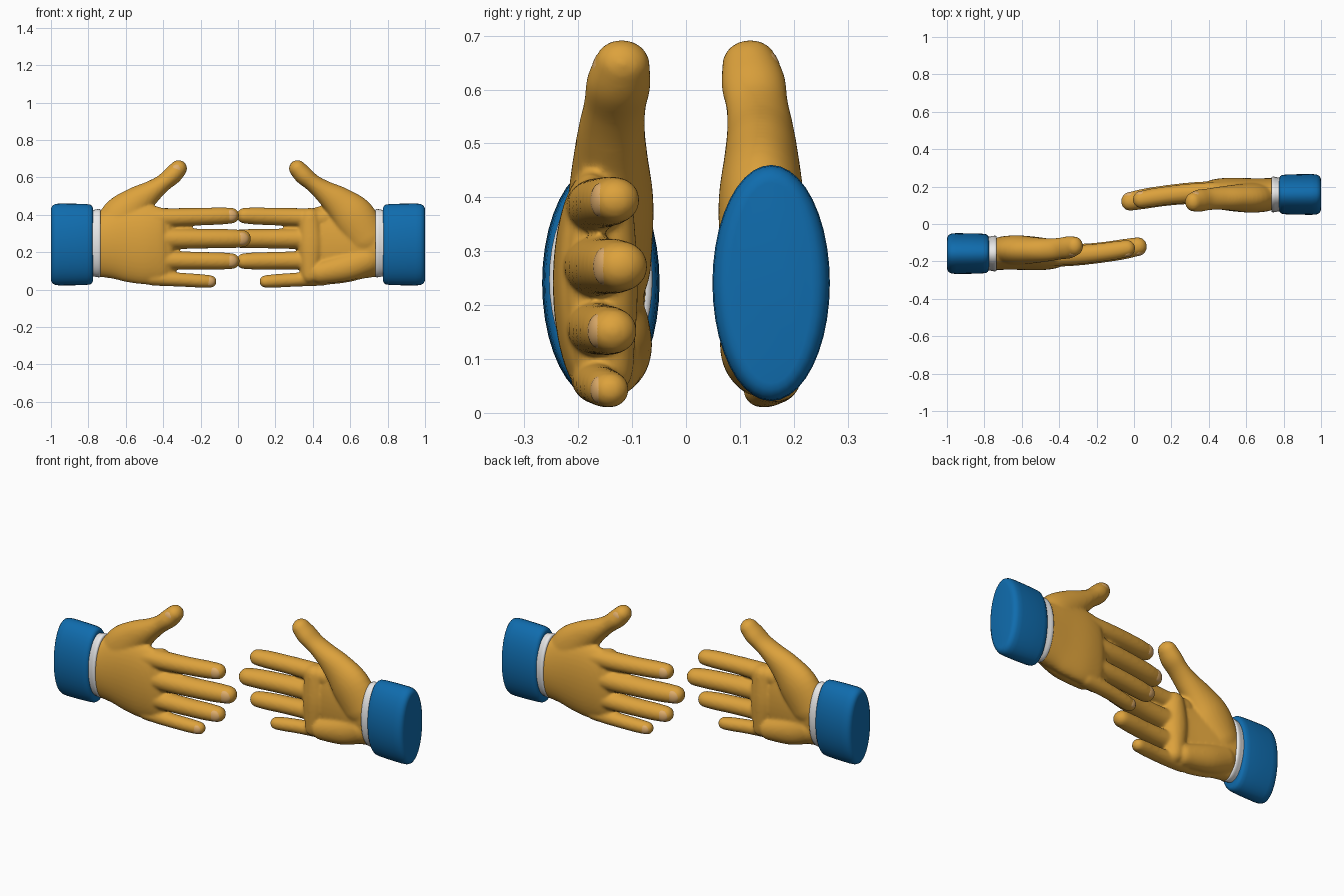
import bpy, bmesh, math
from mathutils import Vector

cube = bpy.data.objects.get("Cube")
if cube:
    bpy.data.objects.remove(cube, do_unlink=True)


def material(name, rgb):
    m = bpy.data.materials.new(name)
    m.use_nodes = True
    m.diffuse_color = (*rgb, 1)
    m.node_tree.nodes["Principled BSDF"].inputs["Base Color"].default_value = (*rgb, 1)
    return m


SKIN = material("golden skin", (0.72, 0.36, 0.045))
NAIL = material("pale nail", (0.74, 0.42, 0.15))
BLUE = material("blue cloth", (0.005, 0.15, 0.42))
WHITE = material("white cuff", (0.8, 0.8, 0.8))
SIDES = 40
Y = Vector((0, 1, 0))


def spline(stations, steps=5):
    """Catmull-Rom through stations of (x, y, z, depth radius, width radius)."""
    s = [stations[0], *stations, stations[-1]]
    out = []
    for a, b, c, d in zip(s, s[1:], s[2:], s[3:]):
        for i in range(steps):
            t = i / steps
            out.append([q + 0.5 * t * (r - p + t * (2*p - 5*q + 4*r - e + t * (3*(q - r) + e - p)))
                        for p, q, r, e in zip(a, b, c, d)])
    return out + [list(stations[-1])]


def tube(bm, stations, smooth=True, round_ends=True):
    """Elliptical loft along a path, closed by domes or flat ends."""
    st = spline(stations) if smooth else stations
    pts = [Vector(s[:3]) for s in st]
    rings = []
    for i, s in enumerate(st):
        tan = (pts[min(i + 1, len(st) - 1)] - pts[max(i - 1, 0)]).normalized()
        rings.append((pts[i], tan, s[3], s[4]))
    if round_ends:
        def dome(ring, sign):
            p, tan, ry, rw = ring
            r = min(ry, rw)
            return [(p + sign * tan * r * math.sin(a), tan, ry * math.cos(a), rw * math.cos(a))
                    for a in (math.radians(k) for k in (20, 40, 60, 80))]
        rings = dome(rings[0], -1)[::-1] + rings + dome(rings[-1], 1)
    loops = []
    for p, tan, ry, rw in rings:
        across = tan.cross(Y).normalized()
        depth = across.cross(tan).normalized()
        angles = [2 * math.pi * k / SIDES for k in range(SIDES)]
        loops.append([bm.verts.new(p + depth * ry * math.cos(a) + across * rw * math.sin(a))
                      for a in angles])
    for a, b in zip(loops, loops[1:]):
        for k in range(SIDES):
            j = (k + 1) % SIDES
            bm.faces.new((a[k], a[j], b[j], b[k]))
    bm.faces.new(loops[0])
    bm.faces.new(loops[-1])


def finish(bm, name, mat):
    bmesh.ops.recalc_face_normals(bm, faces=bm.faces)
    me = bpy.data.meshes.new(name)
    bm.to_mesh(me)
    bm.free()
    me.materials.append(mat)
    me.shade_smooth()
    ob = bpy.data.objects.new(name, me)
    bpy.context.collection.objects.link(ob)
    return ob


parts = []

# Hand: overlapping volumes fused into one smooth skin
bm = bmesh.new()
# palm core
tube(bm, [(-0.80, -0.16, 0.245, 0.085, 0.17), (-0.72, -0.16, 0.24, 0.085, 0.175),
          (-0.62, -0.165, 0.245, 0.08, 0.20), (-0.50, -0.175, 0.24, 0.072, 0.212),
          (-0.42, -0.175, 0.235, 0.062, 0.205), (-0.39, -0.172, 0.235, 0.05, 0.19)])
# thumb with its mound
tube(bm, [(-0.69, -0.145, 0.27, 0.08, 0.11), (-0.62, -0.14, 0.385, 0.08, 0.115),
          (-0.54, -0.14, 0.465, 0.07, 0.088), (-0.46, -0.138, 0.525, 0.062, 0.06),
          (-0.40, -0.132, 0.57, 0.058, 0.047), (-0.35, -0.125, 0.612, 0.06, 0.05),
          (-0.318, -0.118, 0.647, 0.052, 0.046)])
# heel of the palm and pads under the fingers
tube(bm, [(-0.69, -0.14, 0.16, 0.072, 0.08), (-0.58, -0.128, 0.12, 0.065, 0.075),
          (-0.44, -0.135, 0.09, 0.055, 0.06)])
tube(bm, [(-0.385, -0.15, 0.08, 0.052, 0.05), (-0.39, -0.145, 0.24, 0.056, 0.068),
          (-0.385, -0.15, 0.385, 0.052, 0.055)])
# fingers: base height, tip height, tip x, tip depth, radius
fingers = {"index": (0.382, 0.395, -0.035, -0.130, 0.047),
           "middle": (0.272, 0.272, 0.023, -0.120, 0.052),
           "ring": (0.158, 0.152, -0.033, -0.135, 0.047),
           "little": (0.062, 0.043, -0.147, -0.140, 0.037)}
for z0, z1, x1, y1, r in fingers.values():
    path = []
    for t, grow in ((0, 1.1), (0.3, 1.05), (0.6, 1.0), (0.85, 0.98), (1, 0.9)):
        path.append((-0.46 + (x1 + 0.46) * t, -0.17 + (y1 + 0.17) * t * t,
                     z0 + (z1 - z0) * t, r * grow * 1.06, r * grow))
    tube(bm, path)
hand = finish(bm, "right_hand", SKIN)
remesh = hand.modifiers.new("Fuse", "REMESH")
remesh.mode = "VOXEL"
remesh.voxel_size = 0.007
remesh.use_smooth_shade = True
soften = hand.modifiers.new("Soften", "SMOOTH")
soften.factor = 0.5
soften.iterations = 12
parts.append(hand)


# Nails: thin curved plates on the backs of the fingertips
def nail(name, centre, size, turn=0.0, yaw=0.0):
    b = bmesh.new()
    bmesh.ops.create_uvsphere(b, u_segments=24, v_segments=16, radius=1)
    bmesh.ops.scale(b, vec=size, verts=b.verts)
    ob = finish(b, name, NAIL)
    ob.location = centre
    ob.rotation_euler = (0, turn, yaw)
    parts.append(ob)


for name, (z0, z1, x1, y1, r) in fingers.items():
    nail("right_%s_nail" % name, (x1 - 0.004, y1 - r * 0.58, z1),
         (r * 0.78, r * 0.42, r * 0.68), yaw=0.2)
nail("right_thumb_nail", (-0.329, -0.148, 0.636), (0.042, 0.027, 0.034),
     turn=math.radians(-46), yaw=0.15)

# Shirt cuff
bm = bmesh.new()
tube(bm, [(x, -0.158, 0.248, 0.094 + g, 0.181 + g) for x, g in
          ((-0.85, -0.006), (-0.775, -0.004), (-0.755, 0), (-0.742, 0.002),
           (-0.736, -0.001), (-0.734, -0.008))], smooth=False, round_ends=False)
parts.append(finish(bm, "right_cuff", WHITE))

# Jacket sleeve with rounded rims
bm = bmesh.new()
tube(bm, [(x, -0.158, 0.241, 0.108 + g, 0.218 + g) for x, g in
          ((-1.0, -0.032), (-0.998, -0.02), (-0.99, -0.008), (-0.975, -0.001), (-0.95, 0.001),
           (-0.87, 0.0), (-0.81, -0.002), (-0.79, -0.005), (-0.78, -0.012), (-0.776, -0.022))],
     smooth=False, round_ends=False)
parts.append(finish(bm, "right_sleeve", BLUE))

for ob in parts:
    ob.data.set_sharp_from_angle(angle=math.radians(50))

# Opposite hand: the same parts turned half way round
for ob in parts:
    twin = ob.copy()
    twin.name = ob.name.replace("right_", "left_")
    bpy.context.collection.objects.link(twin)
    twin.location = (-ob.location.x, -ob.location.y, ob.location.z)
    twin.rotation_euler.z = ob.rotation_euler.z + math.pi
